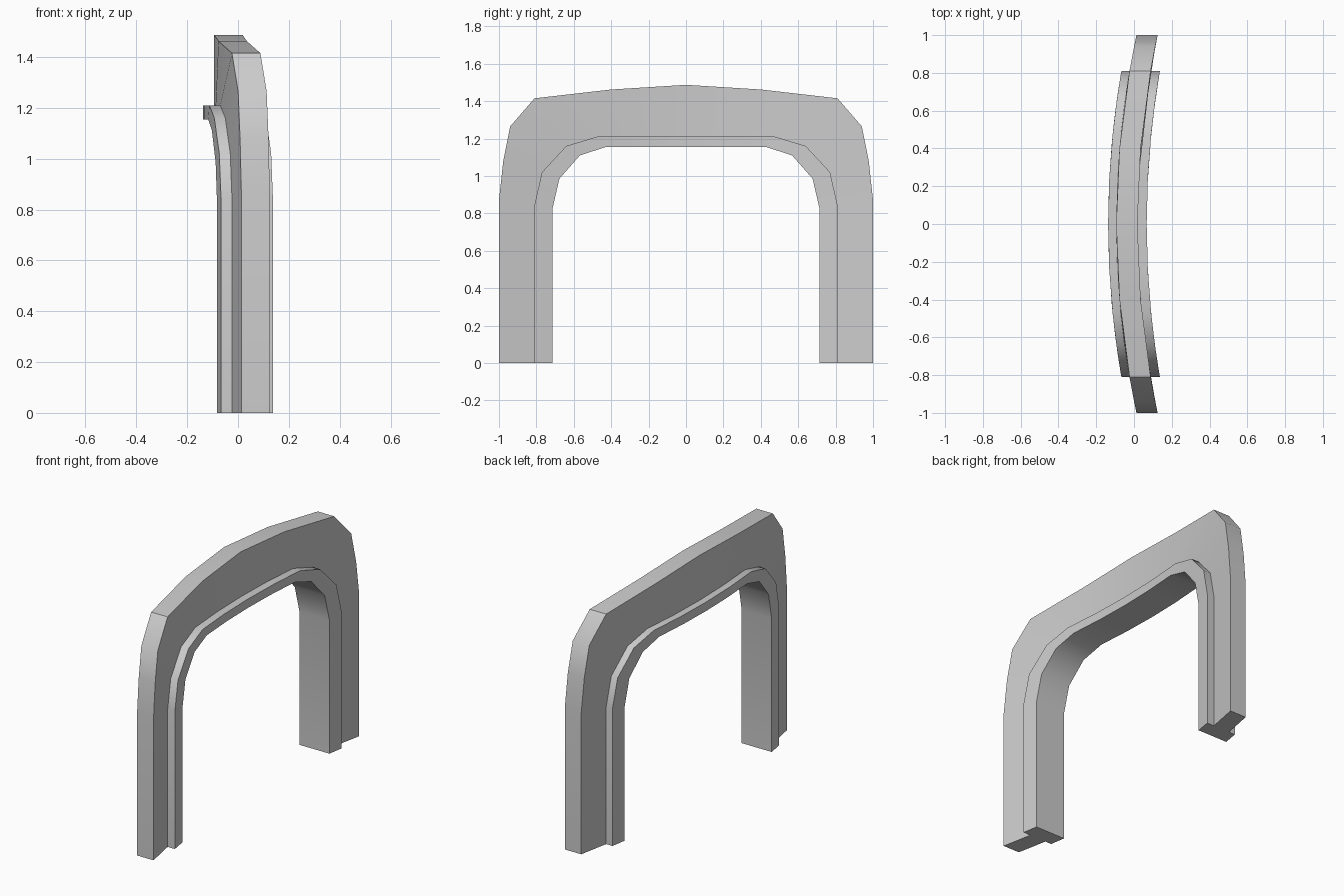
import bpy, bmesh, math

if "Cube" in bpy.data.objects:
    bpy.data.objects.remove(bpy.data.objects["Cube"])

# Half profiles in (y, z), from the foot up to the crown
OUTER = [(1, 0), (1, .87), (.977, 1.08), (.94, 1.265), (.81, 1.415), (.4, 1.462), (0, 1.487)]
MID = [(.81, 0), (.81, .845), (.77, 1.02), (.64, 1.16), (.475, 1.21), (.24, 1.21), (0, 1.21)]
INNER = [(.715, 0), (.715, .82), (.677, .985), (.567, 1.11), (.427, 1.155), (.21, 1.155), (0, 1.155)]
BAND = (-.094, .018)    # thickness limits of the wide band at y = 0
TRIM = (-.137, .067)    # thickness limits of the inner trim at y = 0


def mirrored(half):
    return half + [(-y, z) for y, z in reversed(half[:-1])]


def bent(x, p):
    y, z = p
    return (x + .107 * y * y, y, z)


# Stepped cross-section swept around the arch and bowed along its width
bm = bmesh.new()
rings = []
for o, m, i in zip(mirrored(OUTER), mirrored(MID), mirrored(INNER)):
    section = [(BAND[0], o), (BAND[1], o), (BAND[1], m), (TRIM[1], m),
               (TRIM[1], i), (TRIM[0], i), (TRIM[0], m), (BAND[0], m)]
    rings.append([bm.verts.new(bent(x, p)) for x, p in section])
for a, b in zip(rings, rings[1:]):
    for k in range(8):
        n = (k + 1) % 8
        bm.faces.new((a[k], a[n], b[n], b[k]))

# Feet
for r in (rings[0], rings[-1]):
    bm.faces.new(r)
bmesh.ops.recalc_face_normals(bm, faces=bm.faces)

mesh = bpy.data.meshes.new("arch_frame")
bm.to_mesh(mesh)
bm.free()
arch = bpy.data.objects.new("arch_frame", mesh)
bpy.context.collection.objects.link(arch)
bpy.context.view_layer.objects.active = arch
arch.select_set(True)
bpy.ops.object.shade_smooth_by_angle(angle=math.radians(35))
